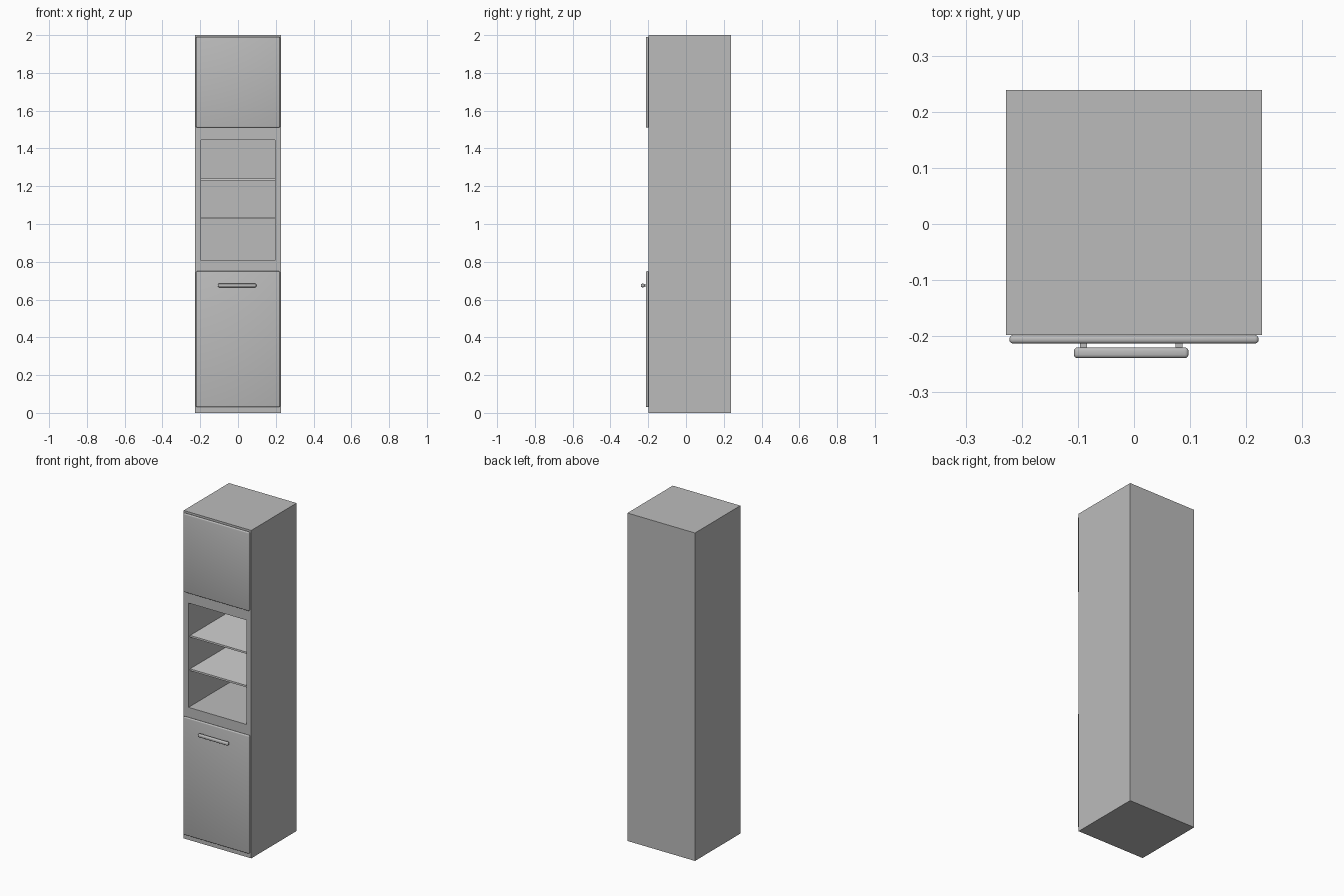
import bpy, bmesh
from mathutils import Vector

cube = bpy.data.objects.get("Cube")
if cube:
    bpy.data.objects.remove(cube, do_unlink=True)


def material(name, value):
    mat = bpy.data.materials.new(name)
    mat.use_nodes = True
    colour = (value, value, value, 1)
    mat.diffuse_color = colour
    mat.node_tree.nodes["Principled BSDF"].inputs["Base Color"].default_value = colour
    return mat


grey = material("cabinet grey", 0.5)
light = material("shelf light grey", 0.64)


def finish(bm, name, mat):
    mesh = bpy.data.meshes.new(name)
    bmesh.ops.recalc_face_normals(bm, faces=bm.faces)
    bm.to_mesh(mesh)
    bm.free()
    mesh.materials.append(mat)
    obj = bpy.data.objects.new(name, mesh)
    bpy.context.collection.objects.link(obj)
    return obj


def box_mesh(low, high):
    bm = bmesh.new()
    bmesh.ops.create_cube(bm, size=1)
    low, high = Vector(low), Vector(high)
    for v in bm.verts:
        v.co = (low + high) / 2 + v.co * (high - low)
    return bm


def box(name, low, high, mat, bevel=0):
    obj = finish(box_mesh(low, high), name, mat)
    if bevel:
        mod = obj.modifiers.new("rounded edges", "BEVEL")
        mod.width = bevel
        mod.segments = 3
        bpy.ops.object.select_all(action="DESELECT")
        obj.select_set(True)
        bpy.context.view_layer.objects.active = obj
        bpy.ops.object.modifier_apply(modifier=mod.name)
        bpy.ops.object.shade_smooth_by_angle()
    return obj


FRONT, BACK, HALF = -0.198, 0.239, 0.228
NICHE_X, NICHE_LOW, NICHE_HIGH, NICHE_BACK = 0.195, 0.808, 1.444, 0.22

# Carcass with an open niche pushed into the front
bm = box_mesh((-HALF, FRONT, 0), (HALF, BACK, 2))
bm.normal_update()
front = min(bm.faces, key=lambda f: f.calc_center_median().y)
bmesh.ops.inset_region(bm, faces=[front], thickness=0.02)
for v in front.verts:
    v.co.x = NICHE_X if v.co.x > 0 else -NICHE_X
    v.co.z = NICHE_HIGH if v.co.z > 1 else NICHE_LOW
inner = bmesh.ops.extrude_discrete_faces(bm, faces=[front])["faces"][0]
for v in inner.verts:
    v.co.y = NICHE_BACK
finish(bm, "carcass", grey)

# Shelves in the niche
for name, top in (("lower_shelf", 1.037), ("upper_shelf", 1.241)):
    box(name, (-NICHE_X, FRONT + 0.015, top - 0.011), (NICHE_X, NICHE_BACK, top), light)

# Doors
for name, low, high in (("lower_door", 0.03, 0.75), ("upper_door", 1.51, 1.99)):
    box(name, (-0.222, -0.213, low), (0.222, FRONT, high), grey, 0.006)

# Handle bar and its posts
box("handle_bar", (-0.107, -0.239, 0.665), (0.097, -0.22, 0.684), grey, 0.006)
for name, x in (("handle_post_right", -0.09), ("handle_post_left", 0.08)):
    box(name, (x - 0.006, -0.224, 0.67), (x + 0.006, -0.212, 0.68), grey)
